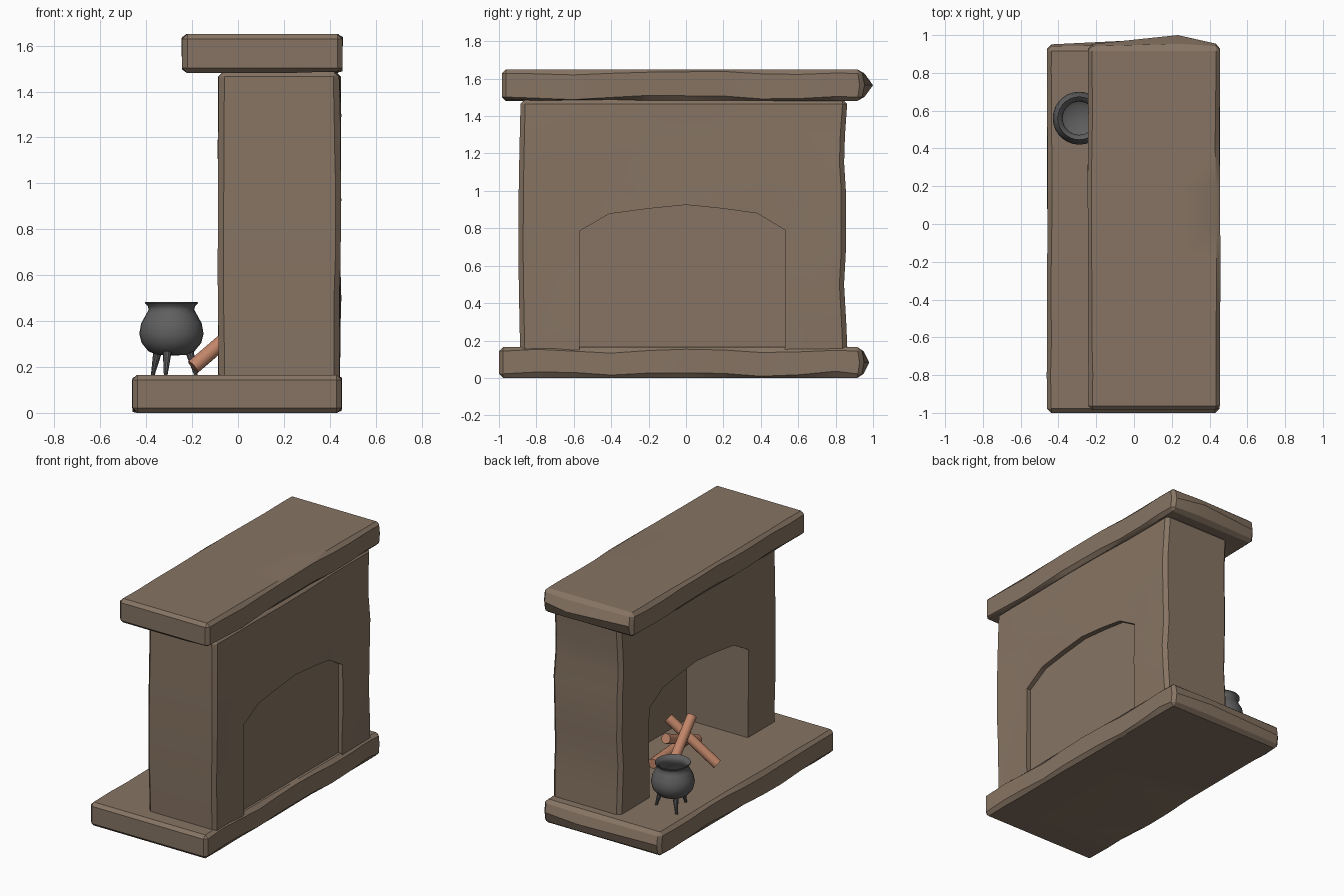
import bpy, bmesh, math
from mathutils import Vector, noise

if "Cube" in bpy.data.objects:
    bpy.data.objects.remove(bpy.data.objects["Cube"])


def material(name, rgb):
    m = bpy.data.materials.new(name)
    m.diffuse_color = (*rgb, 1)
    m.use_nodes = True
    m.node_tree.nodes["Principled BSDF"].inputs["Base Color"].default_value = m.diffuse_color
    return m


STONE = material("brown stone", (0.24, 0.175, 0.125))
IRON = material("dark iron", (0.115, 0.115, 0.115))
WOOD = material("orange wood", (0.53, 0.235, 0.14))


def finish(name, bm, mat, angle=30):
    bmesh.ops.recalc_face_normals(bm, faces=bm.faces[:])
    me = bpy.data.meshes.new(name)
    bm.to_mesh(me)
    bm.free()
    me.materials.append(mat)
    ob = bpy.data.objects.new(name, me)
    bpy.context.collection.objects.link(ob)
    bpy.ops.object.select_all(action='DESELECT')
    ob.select_set(True)
    bpy.context.view_layer.objects.active = ob
    bpy.ops.object.shade_smooth_by_angle(angle=math.radians(angle))
    return ob


def cut(bm, axis, values):
    for val in values:
        co, no = Vector(), Vector()
        co[axis], no[axis] = val, 1
        bmesh.ops.bisect_plane(bm, geom=bm.verts[:] + bm.edges[:] + bm.faces[:],
                               dist=1e-5, plane_co=co, plane_no=no)


# Rough stone slabs: chamfered box with a bulging far end
def slab(name, x0, x1, y0, z0, z1, peak):
    y1 = 0.95
    bm = bmesh.new()
    bmesh.ops.create_cube(bm, size=1)
    for v in bm.verts:
        v.co = Vector(((x0 + x1) / 2 + v.co.x * (x1 - x0),
                       (y0 + y1) / 2 + v.co.y * (y1 - y0),
                       (z0 + z1) / 2 + v.co.z * (z1 - z0)))
    bmesh.ops.bevel(bm, geom=bm.edges[:], offset=0.022, segments=1, affect='EDGES')
    cut(bm, 1, [-0.8, -0.6, -0.4, -0.2, 0, 0.2, 0.4, 0.6, 0.8])
    cut(bm, 0, [x0 + (x1 - x0) * 0.68])
    cut(bm, 2, [(z0 + z1) / 2])
    for v in bm.verts:
        t = (v.co.x - x0) / (x1 - x0)
        s = (v.co.z - z0) / (z1 - z0)
        n = noise.noise_vector(v.co * 2.6 + Vector((z0, 3, 7)))
        if v.co.y > 0.9:
            ridge = t / 0.68 if t < 0.68 else (1 - t) / 0.32
            v.co.y += (peak - y1) * ridge * (1 - abs(2 * s - 1))
            v.co.y -= 0.012 * abs(2 * s - 1)
        on_rim = t < 0.1 or t > 0.9
        if on_rim and abs(v.co.y) < 0.9:
            v.co.x += 0.009 * n.x * (1 if 0.02 < t < 0.98 else 0.5)
            if 0.01 < s < 0.99:
                v.co.z += 0.025 * n.z
        if s < 0.01 and z0 > 0:
            v.co.z += 0.012 * abs(n.y)
    return finish(name, bm, STONE)


slab("hearth_base", -0.46, 0.452, -1.0, 0.0, 0.165, 0.98)
slab("mantel", -0.243, 0.455, -0.985, 1.48, 1.65, 1.0)

# Arch outline shared by chimney opening and back panel (y, z)
ARCH = [(-0.57, 0.15), (-0.57, 0.785), (-0.41, 0.877), (-0.2, 0.905), (0, 0.925),
        (0.2, 0.905), (0.38, 0.88), (0.53, 0.79), (0.53, 0.15)]


def extruded(points, x0, x1):
    bm = bmesh.new()
    f = bm.faces.new([bm.verts.new((x0, y, z)) for y, z in points])
    r = bmesh.ops.extrude_face_region(bm, geom=[f])
    vs = [g for g in r["geom"] if isinstance(g, bmesh.types.BMVert)]
    bmesh.ops.translate(bm, verts=vs, vec=(x1 - x0, 0, 0))
    bmesh.ops.recalc_face_normals(bm, faces=bm.faces[:])
    return bm


# Chimney breast with arched opening
bm = extruded([(-0.89, 0.15), (-0.89, 1.49), (0.86, 1.49), (0.86, 0.15)] + ARCH[::-1],
              -0.085, 0.445)


def outer(e):
    a, b = e.verts[0].co, e.verts[1].co
    upright = abs(a.z - b.z) > 0.5 and min(abs(a.y), abs(b.y)) > 0.8
    return upright or min(a.z, b.z) > 1.4


bmesh.ops.bevel(bm, geom=[e for e in bm.edges if outer(e)], offset=0.025,
                segments=1, affect='EDGES')
cut(bm, 2, [0.3, 0.5, 0.68, 1.0, 1.15, 1.3])
cut(bm, 1, [-0.72, -0.46, -0.15, 0.15, 0.46, 0.7])
for v in bm.verts:
    n = noise.noise_vector(v.co * 2.3)
    z = v.co.z
    if v.co.y > 0.8:
        v.co.y += 0.009 * math.cos((z - 0.16) * 2 * math.pi / 0.68) - 0.006
    elif v.co.y < -0.8:
        v.co.y -= 0.009 * math.sin((z - 0.16) * 2.6) - 0.003
    v.co.x += (0.016 if v.co.x > 0.2 else 0.006) * n.x
finish("chimney_breast", bm, STONE)

# Panel closing the back of the firebox
finish("firebox_back", extruded(ARCH, 0.395, 0.412), STONE)


def rod(bm, a, b, r1, r2, sides):
    a, b = Vector(a), Vector(b)
    d = b - a
    mat = d.to_track_quat('Z', 'Y').to_matrix().to_4x4()
    mat.translation = (a + b) / 2
    bmesh.ops.create_cone(bm, cap_ends=True, segments=sides, radius1=r1, radius2=r2,
                          depth=d.length, matrix=mat)


# Firewood
LOGS = [((-0.195, -0.07, 0.20), (0.126, 0.02, 0.476)),
        ((-0.03, 0.245, 0.20), (0.015, -0.085, 0.476)),
        ((0.12, -0.30, 0.20), (0.11, 0.067, 0.35)),
        ((0.149, 0.16, 0.20), (0.18, -0.25, 0.20))]
for i, (a, b) in enumerate(LOGS):
    bm = bmesh.new()
    rod(bm, a, b, 0.033, 0.033, 14)
    finish(f"log_{i + 1}", bm, WOOD)

# Cauldron: lathe of an outer and inner wall
CX, CY = -0.29, 0.56
PROFILE = [(0, 0.25), (0.06, 0.252), (0.10, 0.268), (0.13, 0.305), (0.14, 0.345),
           (0.132, 0.39), (0.11, 0.43), (0.099, 0.45), (0.103, 0.465), (0.115, 0.478),
           (0.114, 0.484), (0.094, 0.468), (0.088, 0.45), (0.10, 0.42), (0.12, 0.38),
           (0.127, 0.345), (0.115, 0.305), (0.075, 0.275), (0, 0.268)]
bm = bmesh.new()
vs = [bm.verts.new((CX + r, CY, z)) for r, z in PROFILE]
es = [bm.edges.new(p) for p in zip(vs, vs[1:])]
bmesh.ops.spin(bm, geom=vs + es, cent=(CX, CY, 0), axis=(0, 0, 1),
               angle=2 * math.pi, steps=28)
bmesh.ops.remove_doubles(bm, verts=bm.verts[:], dist=1e-4)
finish("cauldron", bm, IRON, 45)

# Three splayed cauldron legs
for i in range(3):
    a = math.radians(17 + 120 * i)
    c, s = math.cos(a), math.sin(a)
    bm = bmesh.new()
    rod(bm, (CX + 0.08 * c, CY + 0.08 * s, 0.275),
        (CX + 0.112 * c, CY + 0.112 * s, 0.163), 0.02, 0.008, 10)
    finish(f"cauldron_leg_{i + 1}", bm, IRON)
